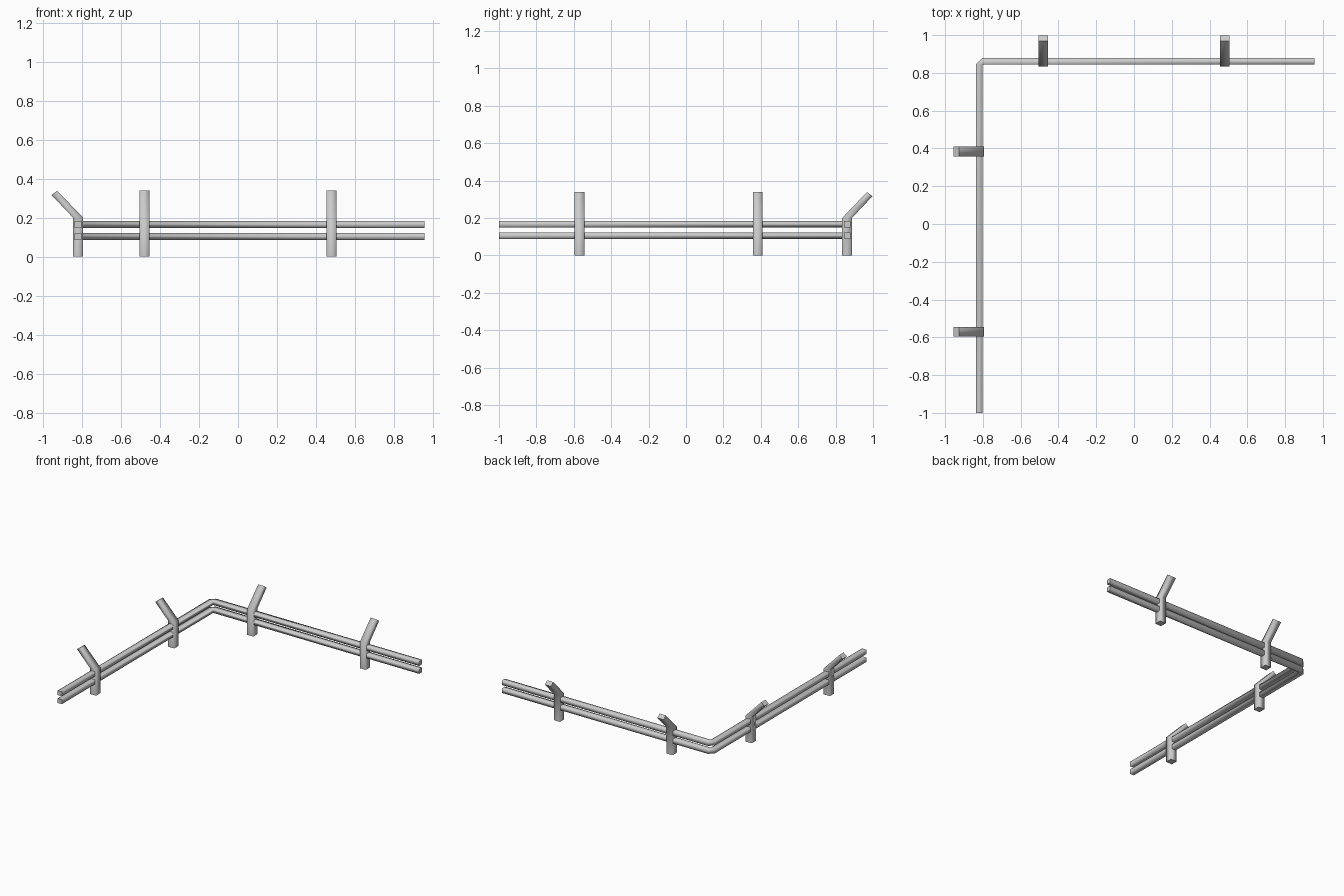
import bpy, bmesh
from mathutils import Vector

if "Cube" in bpy.data.objects:
    bpy.data.objects.remove(bpy.data.objects["Cube"])


def loft(name, rings):
    """Square-section bar skinned through a list of four-point rings, with crisp end caps."""
    bm = bmesh.new()
    vs = [[bm.verts.new(p) for p in ring] for ring in rings]
    for a, b in zip(vs, vs[1:]):
        for i in range(4):
            j = (i + 1) % 4
            bm.faces.new((a[i], a[j], b[j], b[i])).smooth = True
    for cap in (vs[0], vs[-1]):
        face = bm.faces.new(cap)
        for e in face.edges:
            e.smooth = False
    bmesh.ops.remove_doubles(bm, verts=bm.verts, dist=1e-5)
    bmesh.ops.recalc_face_normals(bm, faces=bm.faces)
    me = bpy.data.meshes.new(name)
    bm.to_mesh(me)
    bm.free()
    ob = bpy.data.objects.new(name, me)
    bpy.context.collection.objects.link(ob)
    return ob


CX, CY = -0.82, 0.861    # corner of the fence line
R = 0.0175               # rail half thickness
P = 0.026                # post half thickness


def rail_ring(x, y, z, side):
    """Ring across the rail; side points to the outside of the fence."""
    s = Vector(side) * R
    up = Vector((0, 0, R))
    c = Vector((x, y, z))
    return [c - s - up, c + s - up, c + s + up, c - s + up]


# two L-shaped rails with a chamfered outer corner
for name, z in (("lower_rail", 0.104), ("upper_rail", 0.165)):
    left, back = (-1, 0, 0), (0, 1, 0)
    loft(name, [rail_ring(CX, -1.0, z, left),
                rail_ring(CX, CY - R, z, left),
                rail_ring(CX + R, CY, z, back),
                rail_ring(0.955, CY, z, back)])


def post(name, x, y, out):
    """Upright post whose upper arm leans outwards."""
    o = Vector(out)
    w = Vector((-o.y, o.x, 0)) * P
    base = Vector((x, y, 0))
    # (inner offset, inner height, outer offset, outer height)
    profile = [(-P, 0, P, 0), (-P, 0.2, P, 0.2), (0.107, 0.338, 0.136, 0.316)]
    rings = []
    for a, za, b, zb in profile:
        i = base + o * a + Vector((0, 0, za))
        e = base + o * b + Vector((0, 0, zb))
        rings.append([i - w, e - w, e + w, i + w])
    loft(name, rings)


# posts along the back and the left side
for k, x in enumerate((-0.48, 0.48)):
    post(f"back_post_{k + 1}", x, CY, (0, 1, 0))
for k, y in enumerate((-0.57, 0.383)):
    post(f"left_post_{k + 1}", CX, y, (-1, 0, 0))
